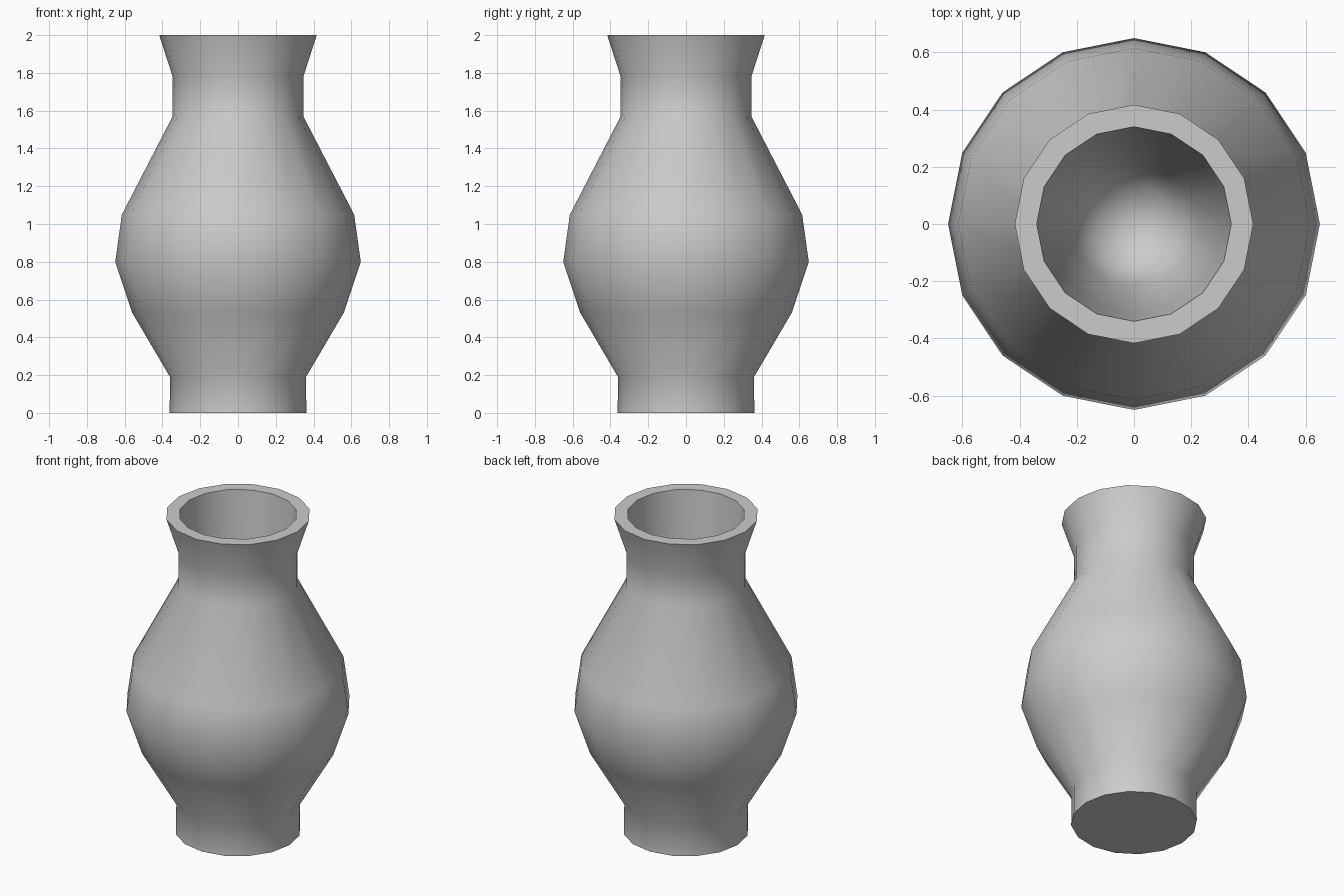
import bpy, bmesh
from math import sin, cos, tau, radians

if "Cube" in bpy.data.objects:
    bpy.data.objects.remove(bpy.data.objects["Cube"])

SIDES = 16
# (radius, height): outside from foot to rim, then down the inside
OUTER = [(0.362, 0), (0.36, 0.19), (0.56, 0.53), (0.65, 0.80),
         (0.615, 1.05), (0.346, 1.57), (0.346, 1.78), (0.417, 2.0)]
INNER = [(0.34, 2.0), (0.31, 1.57), (0.22, 0.40), (0.14, 0.25)]
FLOOR_Z = 0.20

bm = bmesh.new()


def ring(r, z):
    return [bm.verts.new((r * cos(tau * i / SIDES), r * sin(tau * i / SIDES), z))
            for i in range(SIDES)]


# Walls and rim
rings = [ring(r, z) for r, z in OUTER + INNER]
for a, b in zip(rings, rings[1:]):
    for i in range(SIDES):
        j = (i + 1) % SIDES
        bm.faces.new((a[i], a[j], b[j], b[i]))

# Underside and rounded inner floor
bm.faces.new(rings[0][::-1])
centre = bm.verts.new((0, 0, FLOOR_Z))
for i in range(SIDES):
    bm.faces.new((rings[-1][i], rings[-1][(i + 1) % SIDES], centre))
bmesh.ops.recalc_face_normals(bm, faces=bm.faces[:])

mesh = bpy.data.meshes.new("vase")
bm.to_mesh(mesh)
bm.free()
vase = bpy.data.objects.new("vase", mesh)
bpy.context.collection.objects.link(vase)

# Smooth body, sharp rim and foot edges
bpy.context.view_layer.objects.active = vase
vase.select_set(True)
bpy.ops.object.shade_smooth_by_angle(angle=radians(60))
